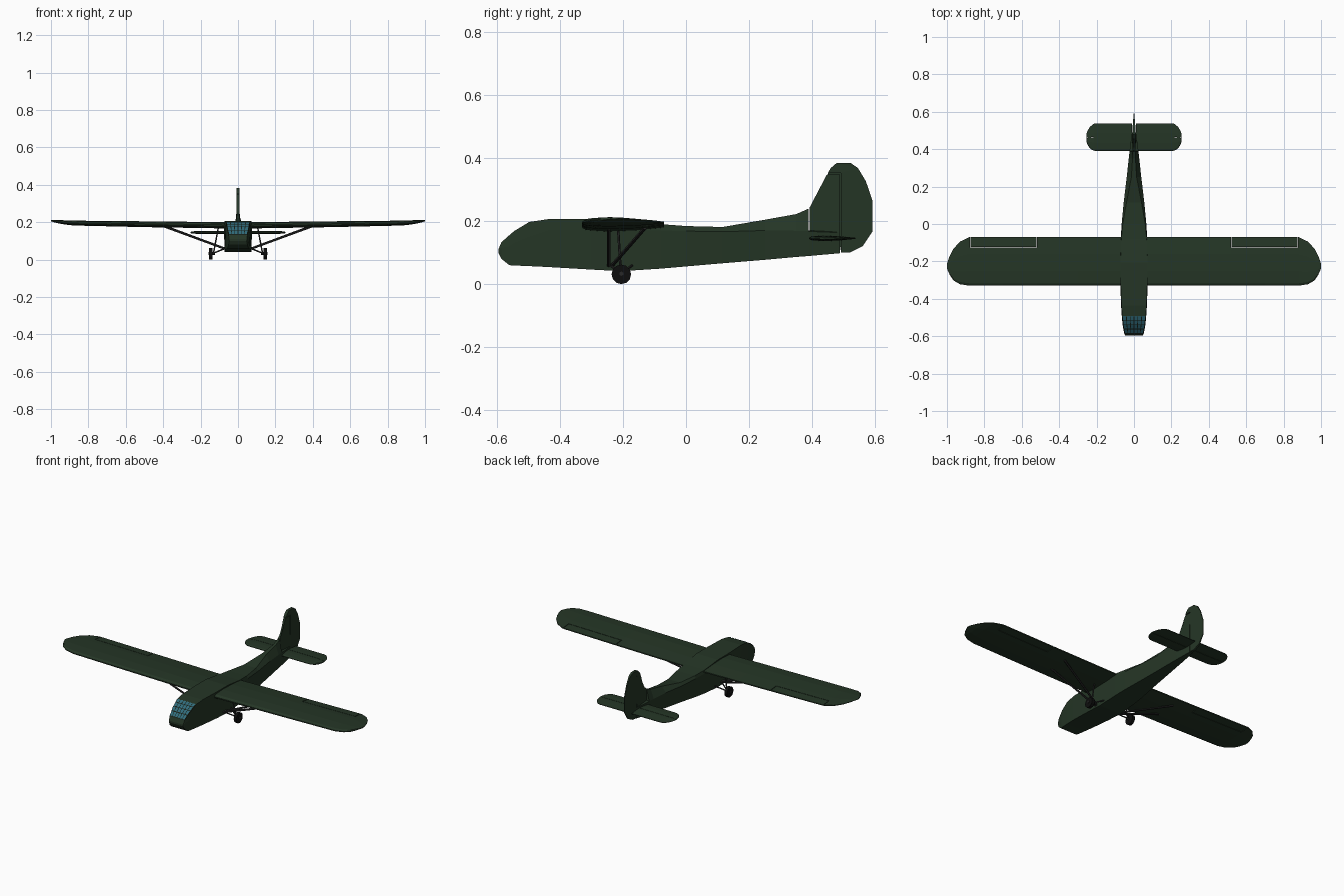
import bpy, bmesh, math
from mathutils import Vector

cube = bpy.data.objects.get("Cube")
if cube:
    bpy.data.objects.remove(cube, do_unlink=True)


def material(name, rgb, rough=0.7):
    m = bpy.data.materials.new(name)
    m.use_nodes = True
    m.diffuse_color = (*rgb, 1)
    bsdf = m.node_tree.nodes["Principled BSDF"]
    bsdf.inputs["Base Color"].default_value = (*rgb, 1)
    bsdf.inputs["Roughness"].default_value = rough
    return m


GREEN = material("dark green", (0.018, 0.036, 0.019))
FRAME = material("window frame", (0.008, 0.014, 0.009))
GLASS = material("teal glass", (0.03, 0.15, 0.20), 0.4)
METAL = material("strut grey", (0.022, 0.022, 0.022))
RUBBER = material("tyre black", (0.004, 0.004, 0.004))


def finish(name, bm, mats, mirror=False):
    bmesh.ops.recalc_face_normals(bm, faces=bm.faces)
    me = bpy.data.meshes.new(name)
    bm.to_mesh(me)
    bm.free()
    for m in mats:
        me.materials.append(m)
    ob = bpy.data.objects.new(name, me)
    bpy.context.collection.objects.link(ob)
    if mirror:
        ob.modifiers.new("Mirror", 'MIRROR').use_mirror_merge = False
    return ob


def loft(rings):
    """Skin a list of closed rings and cap both ends."""
    bm = bmesh.new()
    vs = [[bm.verts.new(p) for p in r] for r in rings]
    n = len(rings[0])
    for a, b in zip(vs, vs[1:]):
        for i in range(n):
            j = (i + 1) % n
            bm.faces.new((a[i], a[j], b[j], b[i]))
    bm.faces.new(vs[0])
    bm.faces.new(vs[-1])
    return bm


def lerp_table(table, t):
    for a, b in zip(table, table[1:]):
        if t <= b[0]:
            k = max(0, (t - a[0]) / (b[0] - a[0]))
            return [p + (q - p) * k for p, q in zip(a, b)]
    return list(table[-1])


# Fuselage stations: y, z bottom, z shoulder, z top, half widths in that order
STATIONS = [
    (-.595, .100, .105, .110, .046, .048, .048),
    (-.585, .080, .115, .133, .050, .052, .050),
    (-.560, .060, .120, .155, .056, .057, .055),
    (-.545, .059, .130, .168, .058, .060, .058),
    (-.497, .057, .150, .197, .063, .065, .063),
    (-.436, .054, .170, .206, .068, .069, .067),
    (-.300, .046, .170, .206, .073, .074, .072),
    (-.205, .041, .170, .206, .073, .074, .072),
    (-.080, .049, .170, .190, .070, .071, .068),
    (.000, .056, .168, .184, .064, .066, .060),
    (.116, .066, .166, .181, .050, .055, .040),
    (.250, .077, .170, .204, .036, .039, .014),
    (.350, .086, .169, .222, .026, .028, .008),
    (.388, .089, .168, .239, .022, .024, .007),
    (.389, .089, .167, .170, .022, .024, .012),
    (.489, .098, .163, .165, .010, .011, .008),
]
bm = loft([[(-wb, y, zb), (wb, y, zb), (ws, y, zs), (wt, y, zt), (-wt, y, zt), (-ws, y, zs)]
           for y, zb, zs, zt, wb, ws, wt in STATIONS])
bmesh.ops.recalc_face_normals(bm, faces=bm.faces)
for f in bm.faces:
    c = f.calc_center_median()
    if -.59 < c.y < -.50 and f.normal.z > .4 and abs(c.x) < .01:
        f.material_index = 1
finish("fuselage", bm, [GREEN, FRAME])

# Windscreen panes, a grid laid just above the sloping nose
bm = bmesh.new()
COLS, edges = 6, (-.584, -.560, -.537, -.513, -.489)
for y0, y1 in zip(edges, edges[1:]):
    for c in range(COLS):
        quad = []
        for y, u in ((y0 + .002, c + .1), (y0 + .002, c + .9),
                     (y1 - .002, c + .9), (y1 - .002, c + .1)):
            s = lerp_table(STATIONS, y)
            quad.append(bm.verts.new(((2 * u / COLS - 1) * s[6] * .97, y - .0015, s[3] + .002)))
        bm.faces.new(quad)
finish("windscreen_panes", bm, [GLASS])

# Aerofoil: chord fraction, upper and lower height as share of thickness
FOIL = [(0, .1, -.1), (.05, .38, -.34), (.3, .52, -.48), (.65, .4, -.38), (1, .1, -.1)]


def foil_ring(plan, x, f0, f1):
    """Closed section between two chord fractions; plan: x, lead, trail, z, thick."""
    _, lead, trail, z, thick = lerp_table(plan, x)
    fr = [f0] + [a[0] for a in FOIL if f0 < a[0] < f1] + [f1]
    pts = [(f, lerp_table(FOIL, f)) for f in fr]
    up = [(x, lead + f * (trail - lead), z + h[1] * thick) for f, h in pts]
    low = [(x, lead + f * (trail - lead), z + h[2] * thick) for f, h in reversed(pts)]
    return up + low


def panel(name, plan, xs, f0=0, f1=1):
    finish(name, loft([foil_ring(plan, x, f0, f1) for x in xs]), [GREEN], mirror=True)


# Main wing with separate ailerons
WING = [(.0, -.33, -.07, .182, .034), (.52, -.33, -.07, .189, .031),
        (.88, -.33, -.07, .195, .026), (.93, -.322, -.094, .199, .022),
        (.965, -.302, -.132, .203, .017), (.985, -.272, -.170, .206, .012),
        (1.0, -.238, -.212, .208, .006)]
panel("wing_inner", WING, (.0, .3, .518))
panel("wing_outer", WING, (.518, .7, .876), 0, .79)
panel("aileron", WING, (.522, .7, .873), .80, 1)
panel("wing_tip", WING, (.876, .88, .93, .965, .985, 1.0))

# Tailplane with separate elevators
TAIL = [(0, .39, .538, .145, .018), (.20, .39, .538, .145, .016),
        (.215, .392, .536, .145, .015), (.235, .403, .520, .145, .013),
        (.249, .424, .498, .145, .010), (.255, .445, .478, .145, .006)]
TX = (.2, .215, .235, .249, .255)
panel("tailplane", TAIL, (0,) + TX, 0, .50)
panel("elevator", TAIL, (.012,) + TX, .515, 1)


def fin_plate(name, outline, width):
    bm = bmesh.new()
    sides = [[bm.verts.new((s * width(y, z), y, z)) for y, z in outline] for s in (-1, 1)]
    n = len(outline)
    for s in sides:
        bm.faces.new(s)
    for i in range(n):
        j = (i + 1) % n
        bm.faces.new((sides[0][i], sides[0][j], sides[1][j], sides[1][i]))
    bmesh.ops.triangulate(bm, faces=[f for f in bm.faces if len(f.verts) > 4])
    finish(name, bm, [GREEN])


# Fin and rudder, split by a narrow hinge gap
fin_plate("fin", [(.392, .160), (.488, .160), (.488, .348), (.447, .348), (.442, .335),
                  (.430, .295), (.410, .257), (.392, .243)],
          lambda y, z: .007 + .022 * max(0, .35 - z) * min(1, (y - .37) / .08))
fin_plate("rudder", [(.492, .100), (.492, .352), (.450, .352), (.459, .368), (.478, .384),
                     (.522, .384), (.545, .368), (.570, .327), (.592, .263), (.592, .168),
                     (.560, .120), (.519, .100)],
          lambda y, z: max(.002, .009 * min(1, (.61 - y) / .11)))


def add_rod(bm, a, b, r, sides=6):
    a, b = Vector(a), Vector(b)
    d = b - a
    mat = d.to_track_quat('Z', 'Y').to_matrix().to_4x4()
    mat.translation = (a + b) / 2
    bmesh.ops.create_cone(bm, cap_ends=True, segments=sides, radius1=r, radius2=r,
                          depth=d.length, matrix=mat)


def rods(name, mat, items):
    bm = bmesh.new()
    for item in items:
        add_rod(bm, *item)
    finish(name, bm, [mat], mirror=True)


# Wing bracing and landing gear, built on the left and mirrored
rods("wing_struts", METAL, [((.068, -.245, .058), (.39, -.245, .176), .006),
                            ((.068, -.235, .058), (.39, -.130, .178), .006)])
rods("gear_legs", METAL, [((.135, -.205, .033), (.068, -.24, .060), .004),
                          ((.135, -.205, .033), (.068, -.17, .060), .004),
                          ((.130, -.207, .040), (.105, -.215, .172), .004),
                          ((.122, -.205, .033), (.158, -.205, .033), .007)])
rods("wheels", RUBBER, [((.136, -.205, .031), (.154, -.205, .031), .031, 12)])
